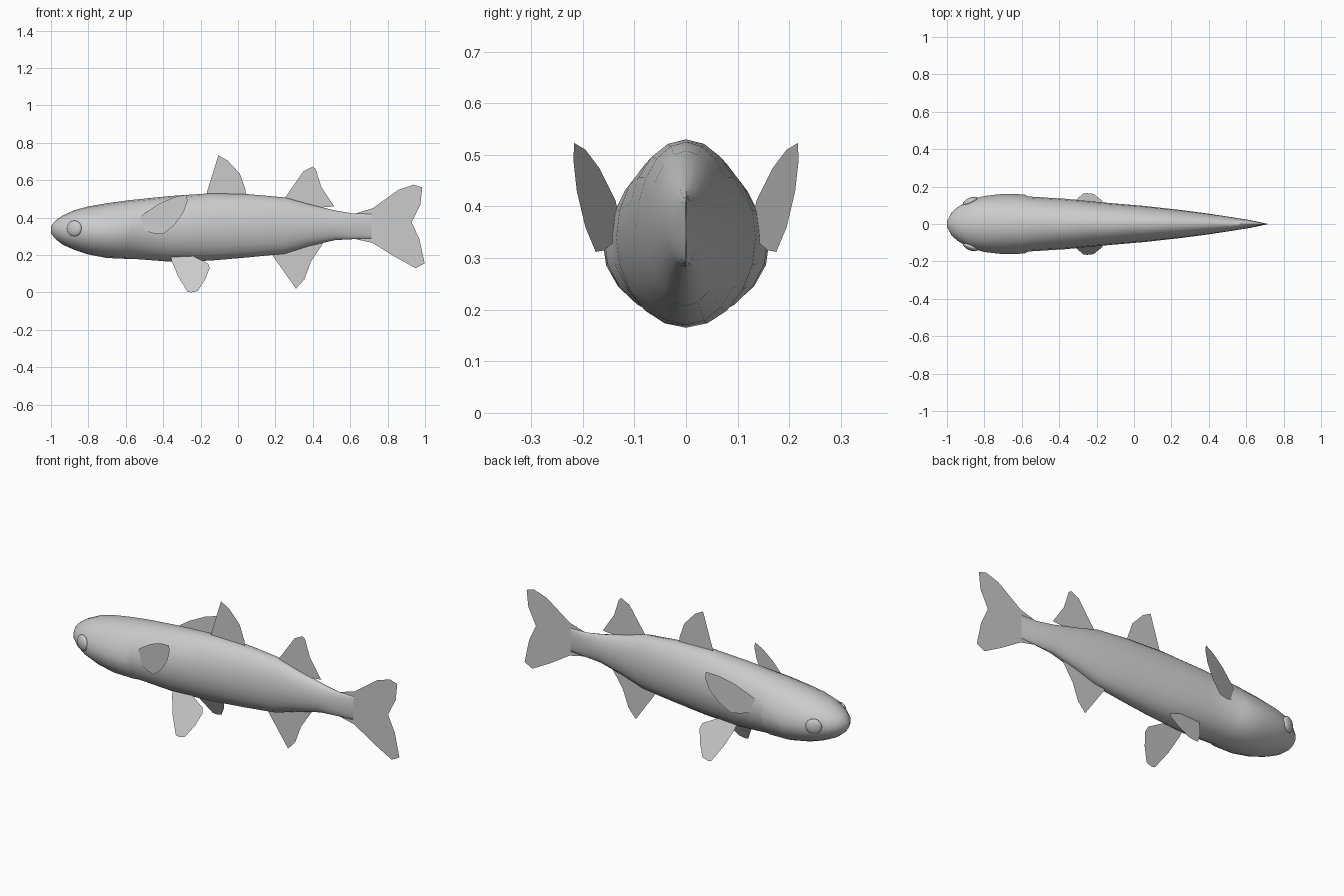
import bpy, bmesh, math

cube = bpy.data.objects.get("Cube")
if cube:
    bpy.data.objects.remove(cube, do_unlink=True)

grey = bpy.data.materials.new("plain grey")
grey.use_nodes = True
grey.diffuse_color = (0.6, 0.6, 0.6, 1)
grey.node_tree.nodes["Principled BSDF"].inputs["Base Color"].default_value = (0.6, 0.6, 0.6, 1)


def finish(name, bm, smooth=False):
    mesh = bpy.data.meshes.new(name)
    bm.to_mesh(mesh)
    bm.free()
    mesh.materials.append(grey)
    obj = bpy.data.objects.new(name, mesh)
    bpy.context.collection.objects.link(obj)
    if smooth:
        bpy.ops.object.select_all(action="DESELECT")
        obj.select_set(True)
        bpy.context.view_layer.objects.active = obj
        bpy.ops.object.shade_smooth_by_angle(angle=math.radians(40))
    return obj


def fin(name, outline, place):
    """Thin flat fin from an (x, z) outline; place gives y at each point."""
    bm = bmesh.new()
    bm.faces.new([bm.verts.new((x, place(x, z), z)) for x, z in outline])
    return finish(name, bm)


# Body stations: x, top, bottom, half width
STATIONS = [
    (-1.0, .355, .315, .015), (-.975, .385, .285, .062), (-.94, .41, .257, .092),
    (-.875, .44, .228, .128), (-.8, .46, .205, .144), (-.7, .477, .188, .15),
    (-.585, .493, .183, .147), (-.565, .495, .18, .147), (-.37, .515, .165, .135),
    (-.15, .53, .17, .114), (.06, .525, .188, .096), (.25, .508, .207, .075),
    (.38, .472, .248, .058), (.52, .438, .28, .037), (.62, .422, .285, .021),
    (.715, .42, .29, .001),
]
SIDES = 20


def gill_bulge(x, side):
    """Raised cheek that ends abruptly at the gill opening."""
    if x > -.57 or side > .35:
        return 0
    return .013 * max(0, min(1, (x + .9) / .2)) * min(1, (.35 - side) * 2.5)


bm = bmesh.new()
rings = []
for x, top, bottom, width in STATIONS:
    ring = []
    for i in range(SIDES):
        a = math.tau * i / SIDES
        c, s = math.cos(a), math.sin(a)
        bulge = gill_bulge(x, s)
        y = (width + bulge) * c
        z = (top + bottom) / 2 + ((top - bottom) / 2 + bulge * .3) * s
        ring.append(bm.verts.new((x, y, z)))
    rings.append(ring)
for a, b in zip(rings, rings[1:]):
    for i in range(SIDES):
        j = (i + 1) % SIDES
        bm.faces.new((a[i], a[j], b[j], b[i]))
bm.faces.new(rings[0])
bm.faces.new(rings[-1][::-1])
bmesh.ops.recalc_face_normals(bm, faces=bm.faces)
finish("body", bm, smooth=True)

# Fins on the centre line
middle = lambda x, z: 0
fin("front_dorsal_fin", [(-.17, .5), (-.165, .54), (-.105, .733), (-.055, .705),
                         (.01, .635), (.04, .55), (.045, .5)], middle)
fin("rear_dorsal_fin", [(.24, .49), (.35, .648), (.4, .673), (.415, .66),
                        (.445, .565), (.515, .46), (.45, .455), (.38, .44)], middle)
fin("anal_fin", [(.18, .22), (.19, .19), (.31, .02), (.355, .07), (.39, .165),
                 (.46, .27), (.36, .29)], middle)
fin("tail_fin", [(.62, .42), (.72, .45), (.86, .55), (.94, .576), (.985, .562),
                 (.975, .47), (.928, .375), (.97, .285), (.998, .155), (.95, .13),
                 (.84, .19), (.72, .265), (.62, .287)], middle)

# Paired fins and eyes
for label, m in (("left", 1), ("right", -1)):
    fin(label + "_pectoral_fin",
        [(-.53, .39), (-.515, .412), (-.42, .475), (-.34, .51), (-.275, .523),
         (-.27, .49), (-.29, .43), (-.34, .36), (-.4, .312), (-.45, .315), (-.52, .335)],
        lambda x, z: m * (.175 + .333 * (x + .4)))
    fin(label + "_pelvic_fin",
        [(-.36, .2), (-.355, .17), (-.32, .085), (-.27, .003), (-.25, 0), (-.215, .008),
         (-.175, .07), (-.152, .13), (-.16, .155), (-.25, .2)],
        lambda x, z: m * (.165 - .53 * z))
    bm = bmesh.new()
    bmesh.ops.create_uvsphere(bm, u_segments=16, v_segments=8, radius=.043)
    eye = finish(label + "_eye", bm, smooth=True)
    eye.scale = (1, 1, .45)
    eye.rotation_euler = (math.radians(-90 * m), 0, math.radians(24 * m))
    eye.location = (-.875, m * .121, .342)
